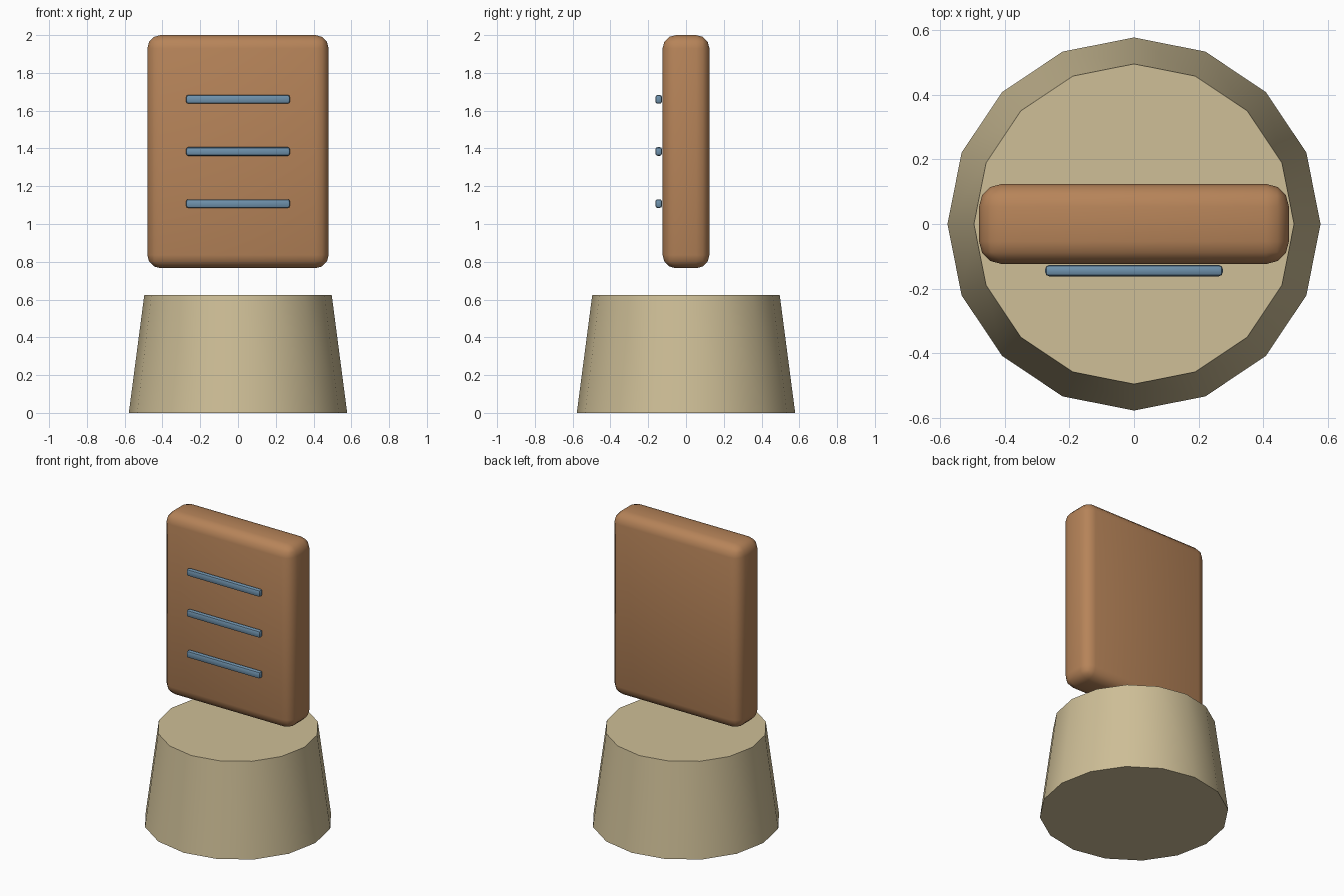
import bpy, math

if "Cube" in bpy.data.objects:
    bpy.data.objects.remove(bpy.data.objects["Cube"])


def material(name, rgb):
    m = bpy.data.materials.new(name)
    m.diffuse_color = (*rgb, 1.0)
    m.use_nodes = True
    m.node_tree.nodes["Principled BSDF"].inputs["Base Color"].default_value = m.diffuse_color
    return m


SAND = material("sand", (0.62, 0.52, 0.31))
BROWN = material("warm brown", (0.47, 0.23, 0.10))
BLUE = material("steel blue", (0.16, 0.29, 0.42))


def rounded_box(name, lo, hi, bevel, segments, mat):
    """Box between two corners with rounded edges."""
    bpy.ops.mesh.primitive_cube_add(size=1, location=[(a + b) / 2 for a, b in zip(lo, hi)])
    ob = bpy.context.object
    ob.name = name
    ob.scale = [b - a for a, b in zip(lo, hi)]
    bpy.ops.object.transform_apply(location=False, rotation=False, scale=True)
    mod = ob.modifiers.new("rounding", "BEVEL")
    mod.width = bevel
    mod.segments = segments
    bpy.ops.object.modifier_apply(modifier=mod.name)
    bpy.ops.object.shade_smooth_by_angle(angle=math.radians(40))
    ob.data.materials.append(mat)
    return ob


# Tapered 16-sided pedestal
bpy.ops.mesh.primitive_cone_add(vertices=16, radius1=0.578, radius2=0.496,
                                depth=0.625, location=(0, 0, 0.3125))
base = bpy.context.object
base.name = "pedestal"
bpy.ops.object.shade_smooth_by_angle(angle=math.radians(40))
base.data.materials.append(SAND)

# Upright slab floating above the pedestal
rounded_box("slab", (-0.48, -0.124, 0.766), (0.48, 0.124, 2.0), 0.07, 3, BROWN)

# Three thin bars in front of the slab
for i in range(3):
    z = 1.108 + 0.276 * i
    rounded_box(f"bar_{i + 1}", (-0.275, -0.162, z - 0.023), (0.275, -0.127, z + 0.023),
                0.012, 2, BLUE)
